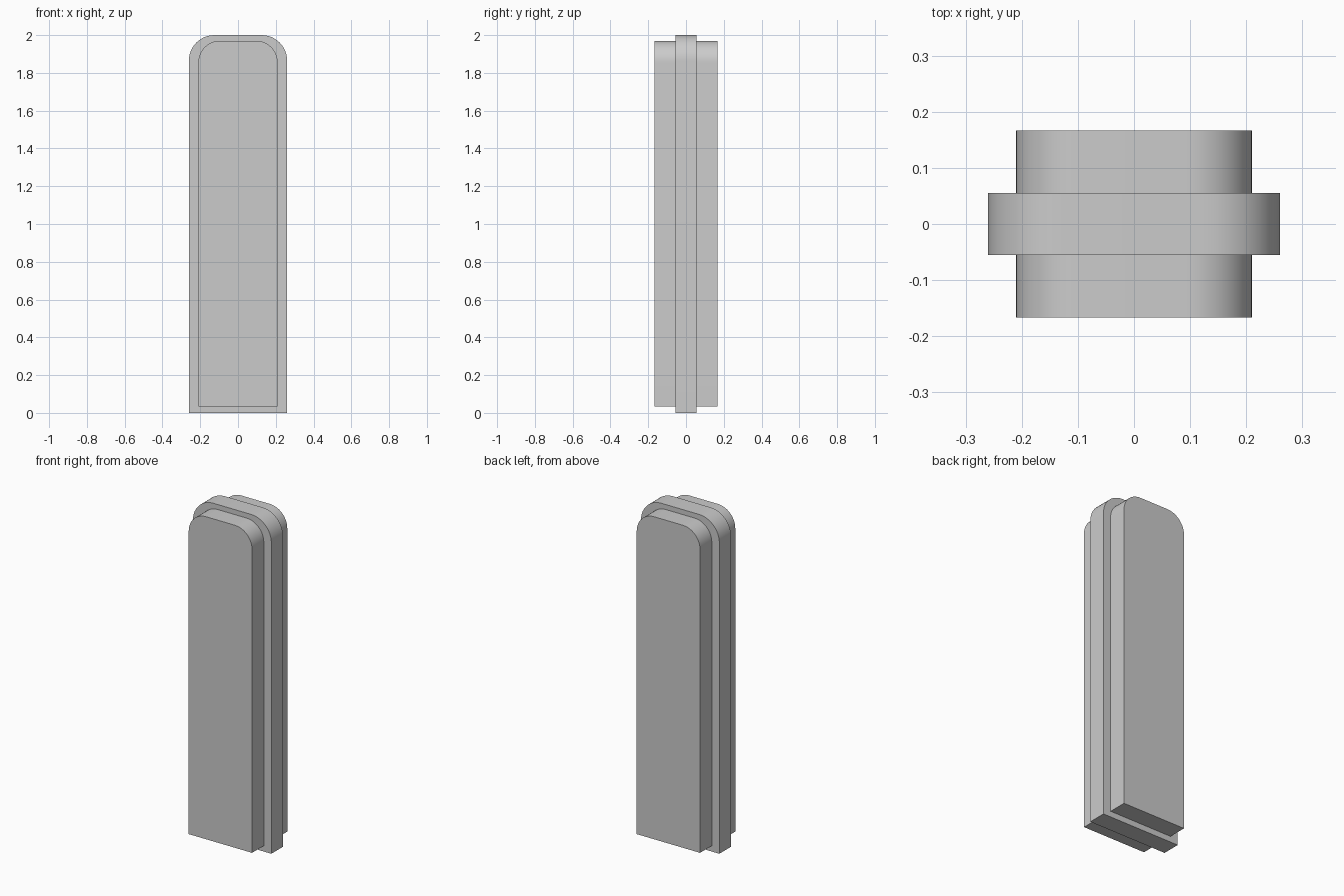
import bpy, bmesh
from math import sin, cos, pi, radians

if "Cube" in bpy.data.objects:
    bpy.data.objects.remove(bpy.data.objects["Cube"])


def arched_slab(name, half_w, z0, z1, radius, y0, y1, steps=12):
    """Upright slab with square bottom corners and rounded top corners."""
    profile = [(-half_w, z0), (half_w, z0)]
    for side, start in ((1, 0), (-1, pi / 2)):
        for i in range(steps + 1):
            a = start + i * pi / 2 / steps
            profile.append((side * (half_w - radius) + radius * cos(a),
                            z1 - radius + radius * sin(a)))
    bm = bmesh.new()
    face = bm.faces.new([bm.verts.new((x, y0, z)) for x, z in profile])
    ext = bmesh.ops.extrude_face_region(bm, geom=[face], use_keep_orig=True)
    verts = [v for v in ext["geom"] if isinstance(v, bmesh.types.BMVert)]
    bmesh.ops.translate(bm, verts=verts, vec=(0, y1 - y0, 0))
    bmesh.ops.recalc_face_normals(bm, faces=bm.faces)
    mesh = bpy.data.meshes.new(name)
    bm.to_mesh(mesh)
    bm.free()
    obj = bpy.data.objects.new(name, mesh)
    bpy.context.collection.objects.link(obj)
    bpy.ops.object.select_all(action='DESELECT')
    obj.select_set(True)
    bpy.context.view_layer.objects.active = obj
    bpy.ops.object.shade_smooth_by_angle(angle=radians(30))
    return obj


# Wide middle slab
arched_slab("core_slab", 0.26, 0.0, 2.0, 0.135, -0.055, 0.055)

# Narrower raised panels on the front and back
arched_slab("front_panel", 0.21, 0.035, 1.97, 0.115, -0.167, -0.055)
arched_slab("back_panel", 0.21, 0.035, 1.97, 0.115, 0.055, 0.167)
